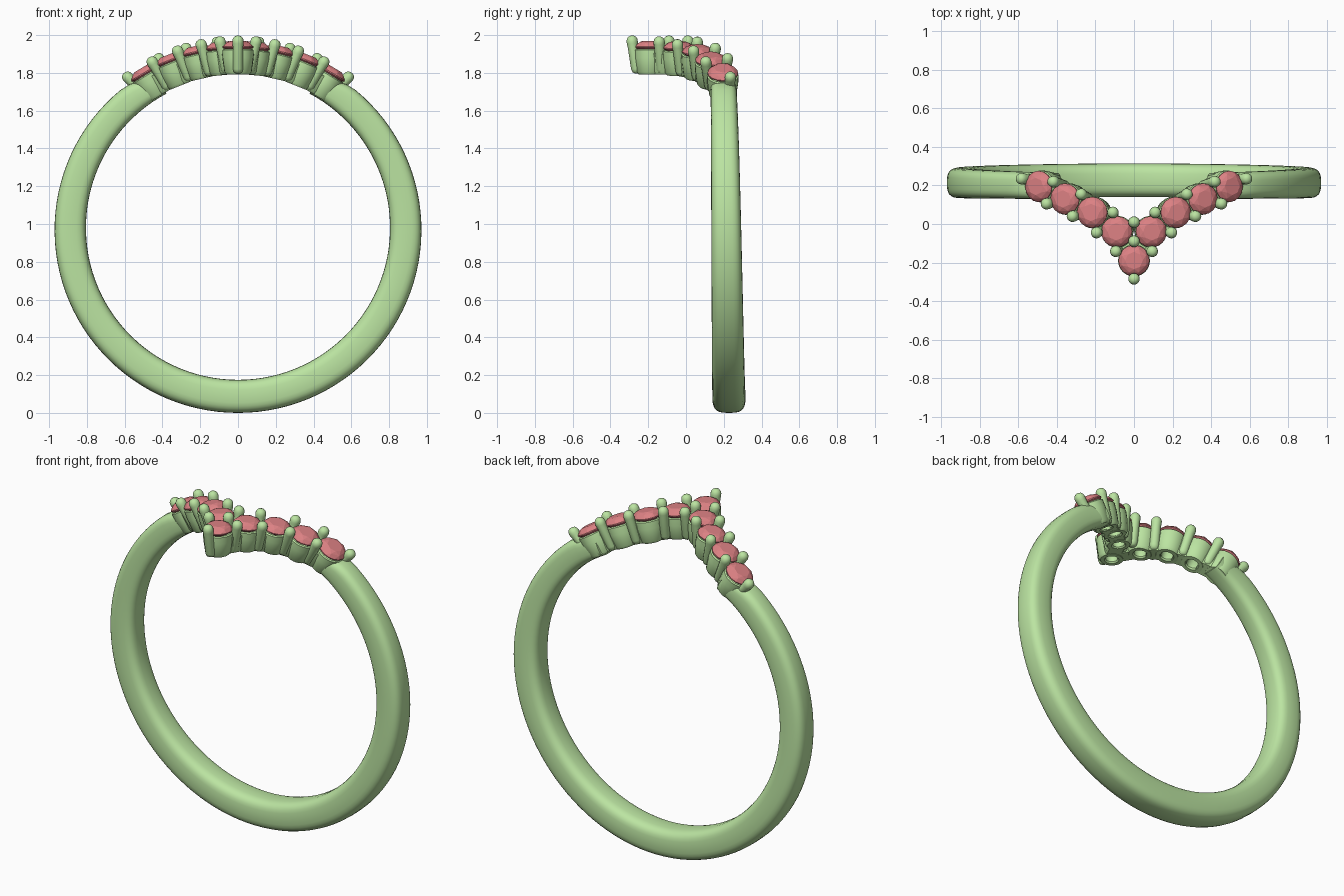
import bpy, bmesh
from math import sin, cos, pi, asin, radians, copysign
from mathutils import Vector, Matrix

if "Cube" in bpy.data.objects:
    bpy.data.objects.remove(bpy.data.objects["Cube"])

CZ = 0.98          # height of the finger-hole centre

def material(name, col):
    m = bpy.data.materials.new(name)
    m.diffuse_color = col
    m.use_nodes = True
    m.node_tree.nodes["Principled BSDF"].inputs["Base Color"].default_value = m.diffuse_color
    return m

METAL = material("green_metal", (0.50, 0.78, 0.36, 1))
GEM = material("red_gem", (0.72, 0.22, 0.23, 1))

def finish(bm, name, mat, angle=None):
    bmesh.ops.recalc_face_normals(bm, faces=bm.faces)
    me = bpy.data.meshes.new(name)
    bm.to_mesh(me)
    bm.free()
    ob = bpy.data.objects.new(name, me)
    bpy.context.collection.objects.link(ob)
    me.materials.append(mat)
    if angle:
        bpy.ops.object.select_all(action='DESELECT')
        ob.select_set(True)
        bpy.context.view_layer.objects.active = ob
        bpy.ops.object.shade_smooth_by_angle(angle=radians(angle))
    return ob

def loft(bm, rings, closed=False):
    vs = [[bm.verts.new(p) for p in r] for r in rings]
    n = len(vs[0])
    pairs = list(zip(vs, vs[1:])) + ([(vs[-1], vs[0])] if closed else [])
    for a, b in pairs:
        for i in range(n):
            bm.faces.new((a[i], a[(i + 1) % n], b[(i + 1) % n], b[i]))
    if not closed:
        bm.faces.new(vs[0])
        bm.faces.new(vs[-1])

def frame(x, y, r):
    """Matrix at top-view position (x, y) whose local z points out from the ring."""
    t = asin(x / r)
    return Matrix.Translation((0, y, CZ)) @ Matrix.Rotation(t, 4, 'Y')

def circle(r, z, n, off=0.0):
    return [Vector((r * cos(2 * pi * (i + off) / n), r * sin(2 * pi * (i + off) / n), z))
            for i in range(n)]

# Band: open shank with rounded section, narrowing to the shoulders
bm = bmesh.new()
rings = []
N, K = 96, 28
for i in range(N + 1):
    t = radians(28 + (360 - 56) * i / N)
    u = abs(t - pi) / radians(152)                 # 0 at bottom, 1 at shoulders
    drop = max(0.0, (u - 0.93) / 0.07)
    r0, r1 = 0.805, 0.98 - 0.025 * u ** 2 - 0.045 * drop
    y0, y1 = 0.14 - 0.01 * u, 0.315 - 0.05 * u ** 1.5
    ring = []
    for k in range(K):
        a = 2 * pi * k / K
        c, s = [copysign(abs(v) ** (2 / 3.2), v) for v in (cos(a), sin(a))]
        r = (r0 + r1) / 2 + (r1 - r0) / 2 * c
        ring.append((r * sin(t), (y0 + y1) / 2 + (y1 - y0) / 2 * s, CZ + r * cos(t)))
    rings.append(ring)
loft(bm, rings)
finish(bm, "band", METAL, 50)

# Stone and prong layout along the V
half = [(0.09, -0.04), (0.218, 0.06), (0.36, 0.13), (0.497, 0.195)]
stones = [(0, -0.19)] + [(s * x, y) for s in (1, -1) for x, y in half]
side_prongs = [(0.585, 0.235), (0.42, 0.22), (0.455, 0.105), (0.275, 0.155),
               (0.32, 0.04), (0.11, 0.06), (0.195, -0.045), (0.095, -0.142)]
prongs = [(0, 0.01), (0, -0.09), (0, -0.285)] + [(s * x, y) for s in (1, -1) for x, y in side_prongs]

# Gems: faceted brilliants
for i, (x, y) in enumerate(stones):
    bm = bmesh.new()
    pts = circle(0.045, 0.028, 8) + circle(0.067, 0.018, 8, 0.5) + circle(0.081, 0, 16)
    pts += circle(0.081, -0.006, 16) + [Vector((0, 0, -0.06))]
    M = frame(x, y, 0.962) @ Matrix.Translation((0, 0, 0.96))
    for p in pts:
        bm.verts.new(M @ p)
    bmesh.ops.convex_hull(bm, input=bm.verts)
    finish(bm, f"gem_{i}", GEM)

# Cups: open tapered seats under the gems
bm = bmesh.new()
profile = [(0.062, 0.812), (0.072, 0.825), (0.082, 0.90), (0.083, 0.94), (0.076, 0.946),
           (0.035, 0.87), (0.033, 0.82), (0.04, 0.812)]
for x, y in stones:
    M = frame(x, y, 0.962)
    loft(bm, [[M @ p for p in circle(r, z, 24)] for r, z in profile], closed=True)
finish(bm, "cups", METAL, 40)

# Webs: walls joining neighbouring cups
bm = bmesh.new()
right = [stones[0]] + half
for s in (1, -1):
    for (xa, ya), (xb, yb) in zip(right, right[1:]):
        d = Vector((xb - xa, yb - ya)).normalized()
        n = Vector((-d.y, d.x))
        mid = Vector(((xa + xb) / 2, (ya + yb) / 2))
        rr = []
        for r, w in ((0.815, 0.045), (0.83, 0.055), (0.925, 0.062)):
            ring = []
            for a, b in ((-1, -1), (1, -1), (1, 1), (-1, 1)):
                p = mid + d * 0.045 * a + n * w * b
                t = asin(p.x / 0.962)
                ring.append((s * r * sin(t), p.y, CZ + r * cos(t)))
            rr.append(ring)
        loft(bm, rr)
finish(bm, "webs", METAL, 40)

# Prongs: round-tipped posts leaning in towards their stones at the foot
bm = bmesh.new()
for x, y in prongs:
    P = Vector((x, y))
    near = [Vector(q) for q in stones if (Vector(q) - P).length < 0.125]
    lean = sum((q - P for q in near), Vector((0, 0)))
    lean = lean.normalized() * 0.024 if lean.length > 0.03 else Vector((0, 0))
    M = frame(x, y, 0.99)
    rr = []
    for r, z in [(0.012, 0.818), (0.022, 0.824), (0.027, 0.84), (0.027, 0.955), (0.029, 0.975),
                 (0.030, 0.988), (0.027, 1.002), (0.019, 1.012), (0.008, 1.017)]:
        k = max(0.0, (0.98 - z) / 0.16)
        rr.append([M @ (p + Vector((lean.x * k, lean.y * k, 0))) for p in circle(r, z, 16)])
    loft(bm, rr)
finish(bm, "prongs", METAL, 60)
